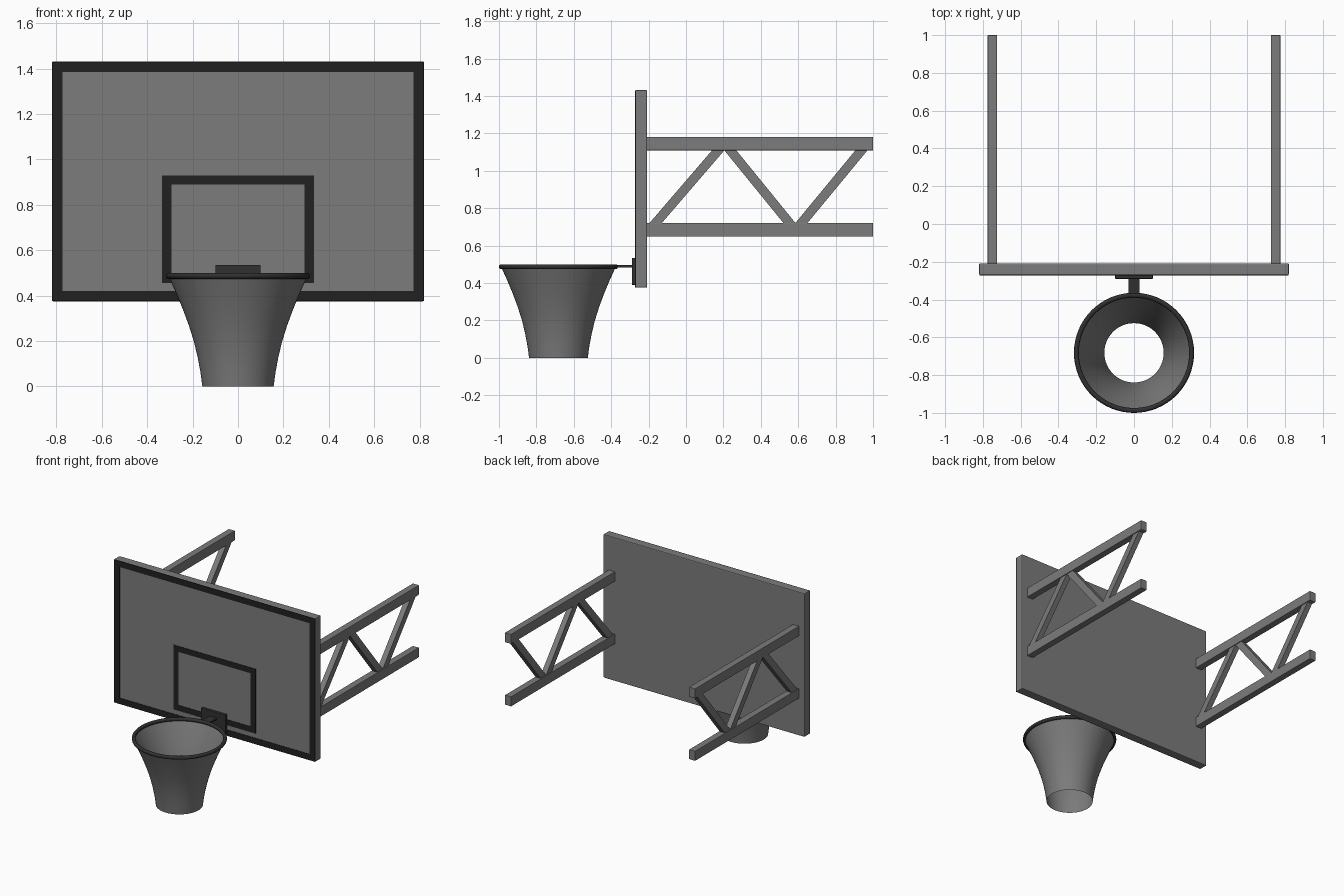
import bpy
import bmesh
from math import atan2, cos, hypot, pi, sin
from mathutils import Matrix, Vector

cube = bpy.data.objects.get("Cube")
if cube:
    bpy.data.objects.remove(cube, do_unlink=True)


def material(name, value):
    mat = bpy.data.materials.new(name)
    mat.use_nodes = True
    colour = (value, value, value, 1)
    mat.diffuse_color = colour
    mat.node_tree.nodes["Principled BSDF"].inputs["Base Color"].default_value = colour
    return mat


grey = material("mid grey", 0.2)
black = material("black paint", 0.015)
dark = material("dark metal", 0.03)


def finish(name, bm, mat):
    mesh = bpy.data.meshes.new(name)
    bm.to_mesh(mesh)
    bm.free()
    mesh.materials.append(mat)
    obj = bpy.data.objects.new(name, mesh)
    bpy.context.collection.objects.link(obj)
    return obj


def box(name, low, high, mat, bevel=0.0):
    low, high = Vector(low), Vector(high)
    bm = bmesh.new()
    bmesh.ops.create_cube(bm, size=1)
    bmesh.ops.scale(bm, vec=high - low, verts=bm.verts)
    bmesh.ops.translate(bm, vec=(low + high) / 2, verts=bm.verts)
    obj = finish(name, bm, mat)
    if bevel:
        mod = obj.modifiers.new("soft edges", "BEVEL")
        mod.width = bevel
        mod.segments = 2
    return obj


def frame(name, x, z0, z1, width, y0, y1):
    """Flat rectangular painted outline, as one thin plate with a hole."""
    bm = bmesh.new()
    rings = []
    for inset in (0, width):
        a, b, t = x - inset, z0 + inset, z1 - inset
        rings.append([bm.verts.new((px, y0, pz))
                      for px, pz in ((-a, b), (a, b), (a, t), (-a, t))])
    outer, inner = rings
    for i in range(4):
        j = (i + 1) % 4
        bm.faces.new((outer[i], outer[j], inner[j], inner[i]))
    extruded = bmesh.ops.extrude_face_region(bm, geom=bm.faces[:])
    moved = [v for v in extruded["geom"] if isinstance(v, bmesh.types.BMVert)]
    bmesh.ops.translate(bm, vec=(0, y1 - y0, 0), verts=moved)
    bmesh.ops.recalc_face_normals(bm, faces=bm.faces)
    return finish(name, bm, black)


def lathe(name, profile, centre, mat, closed, steps=64):
    """Spin a radius/height profile around a vertical axis."""
    bm = bmesh.new()
    rings = [[bm.verts.new((centre[0] + r * cos(2 * pi * k / steps),
                            centre[1] + r * sin(2 * pi * k / steps), z))
              for k in range(steps)] for r, z in profile]
    pairs = list(zip(rings, rings[1:]))
    if closed:
        pairs.append((rings[-1], rings[0]))
    for a, b in pairs:
        for k in range(steps):
            n = (k + 1) % steps
            bm.faces.new((a[k], a[n], b[n], b[k]))
    if closed:
        bmesh.ops.recalc_face_normals(bm, faces=bm.faces)
    for face in bm.faces:
        face.smooth = True
    return finish(name, bm, mat)


def brace(name, x, start, end):
    """Slanted strut between two (y, z) points."""
    dy, dz = end[0] - start[0], end[1] - start[1]
    bm = bmesh.new()
    bmesh.ops.create_cube(bm, size=1)
    bmesh.ops.scale(bm, vec=(0.04, hypot(dy, dz), 0.05), verts=bm.verts)
    bmesh.ops.rotate(bm, matrix=Matrix.Rotation(atan2(dz, dy), 3, "X"), verts=bm.verts)
    middle = (x, (start[0] + end[0]) / 2, (start[1] + end[1]) / 2)
    bmesh.ops.translate(bm, vec=middle, verts=bm.verts)
    return finish(name, bm, grey)


# Backboard and its painted outlines
box("backboard", (-0.82, -0.27, 0.375), (0.82, -0.208, 1.432), grey, 0.006)
frame("border_outline", 0.818, 0.377, 1.43, 0.044, -0.273, -0.266)
frame("target_outline", 0.335, 0.455, 0.93, 0.041, -0.273, -0.266)

# Wall supports: two rails joined by zigzag braces on each side
low_z, high_z = 0.7, 1.13
zigzag = [((-0.18, low_z), (0.19, high_z)),
          ((0.22, high_z), (0.57, low_z)),
          ((0.60, low_z), (0.955, high_z))]
for side, sign in (("left", 1), ("right", -1)):
    x = sign * 0.75
    for level, z in (("upper", 1.145), ("lower", 0.685)):
        box(f"{side}_{level}_rail", (x - 0.025, -0.21, z - 0.036),
            (x + 0.025, 1.0, z + 0.036), grey, 0.003)
    for i, (start, end) in enumerate(zigzag):
        brace(f"{side}_brace_{i + 1}", x, start, end)

# Hoop mount
box("mount_plate", (-0.1, -0.29, 0.39), (0.1, -0.268, 0.535), dark, 0.003)
box("mount_arm", (-0.03, -0.375, 0.483), (0.03, -0.28, 0.495), dark)

# Rim and net
centre = (0, -0.682)
rim_profile = [(0.305 + 0.013 * cos(k * pi / 6), 0.487 + 0.013 * sin(k * pi / 6))
               for k in range(12)]
lathe("rim", rim_profile, centre, dark, True)
net_profile = [(0.157, 0), (0.165, 0.06), (0.178, 0.13), (0.195, 0.2), (0.217, 0.27),
               (0.243, 0.34), (0.272, 0.41), (0.305, 0.483)]
lathe("net", net_profile, centre, grey, False)
